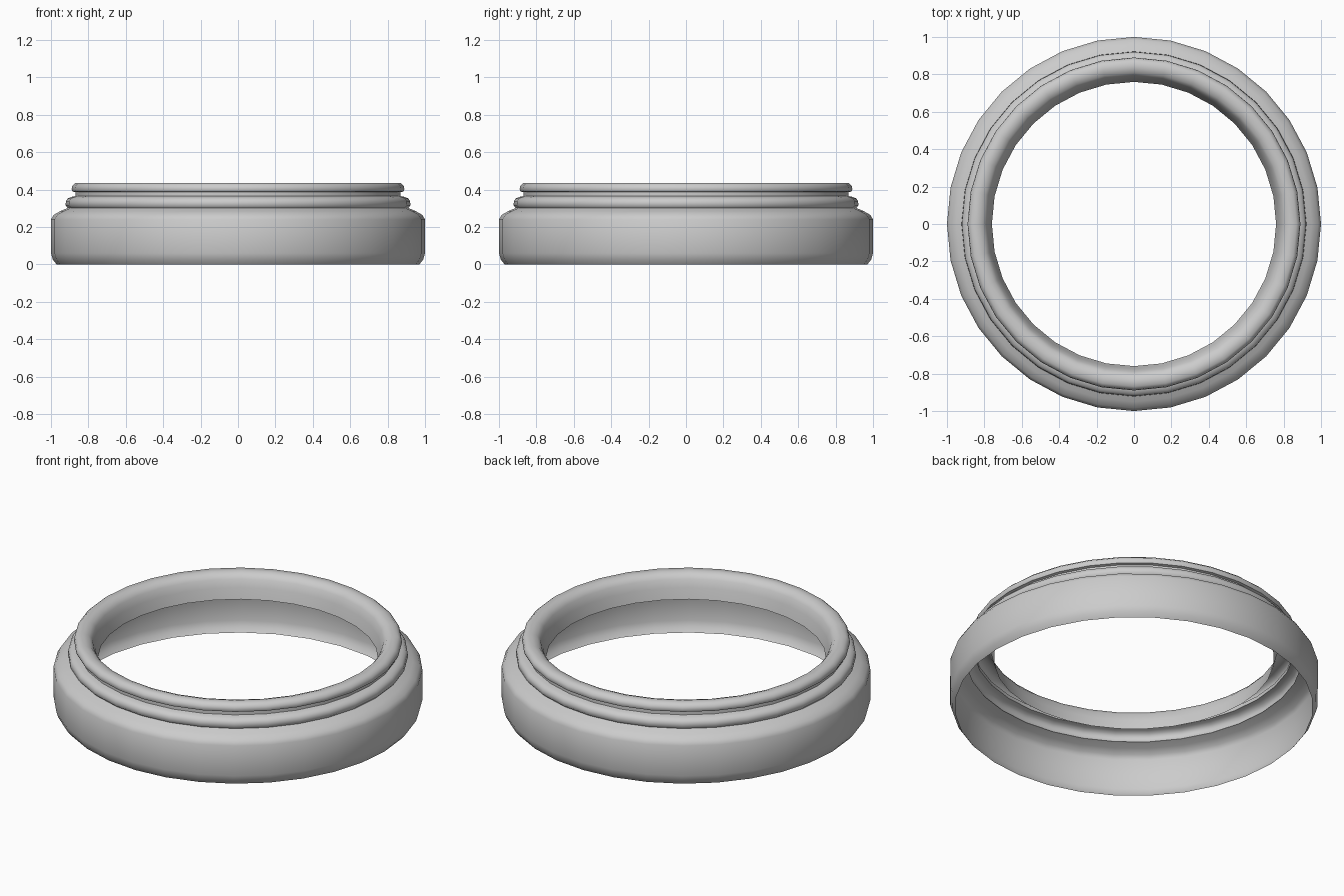
import bpy, bmesh, math

cube = bpy.data.objects.get("Cube")
if cube:
    bpy.data.objects.remove(cube, do_unlink=True)

SIDES = 32

# Single plain grey for the whole ring
grey = bpy.data.materials.new("plain_grey")
grey.use_nodes = True
colour = (0.6, 0.6, 0.6, 1)
grey.diffuse_color = colour
grey.node_tree.nodes["Principled BSDF"].inputs["Base Color"].default_value = colour


def lathe(name, profile):
    """Turn an open (radius, height) profile around z into a thin shell."""
    bm = bmesh.new()
    rings = []
    for r, z in profile:
        angles = [2 * math.pi * i / SIDES for i in range(SIDES)]
        rings.append([bm.verts.new((r * math.cos(a), r * math.sin(a), z)) for a in angles])
    for low, high in zip(rings, rings[1:]):
        for i in range(SIDES):
            j = (i + 1) % SIDES
            bm.faces.new((low[i], low[j], high[j], high[i]))
    mesh = bpy.data.meshes.new(name)
    bm.to_mesh(mesh)
    bm.free()
    mesh.materials.append(grey)
    obj = bpy.data.objects.new(name, mesh)
    bpy.context.collection.objects.link(obj)
    bpy.ops.object.select_all(action="DESELECT")
    obj.select_set(True)
    bpy.context.view_layer.objects.active = obj
    bpy.ops.object.shade_smooth_by_angle(angle=math.radians(50))
    return obj


# Wide lower band with tucked bottom edge and sloping shoulder
lathe("base_band", [(0.97, 0), (0.99, 0.025), (1.0, 0.06), (1.0, 0.24),
                    (0.985, 0.265), (0.95, 0.285), (0.91, 0.302)])

# Narrow stepped collar above the shoulder
lathe("collar", [(0.91, 0.302), (0.922, 0.315), (0.92, 0.338),
                 (0.91, 0.353), (0.89, 0.361), (0.87, 0.365)])

# Recessed groove under the rim
lathe("groove", [(0.87, 0.365), (0.87, 0.386)])

# Rounded rim turning over into the tapered inner wall
lathe("rim", [(0.87, 0.386), (0.885, 0.39), (0.89, 0.402), (0.886, 0.42),
              (0.868, 0.436), (0.835, 0.436), (0.808, 0.427),
              (0.79, 0.405), (0.775, 0.36), (0.76, 0.297)])
